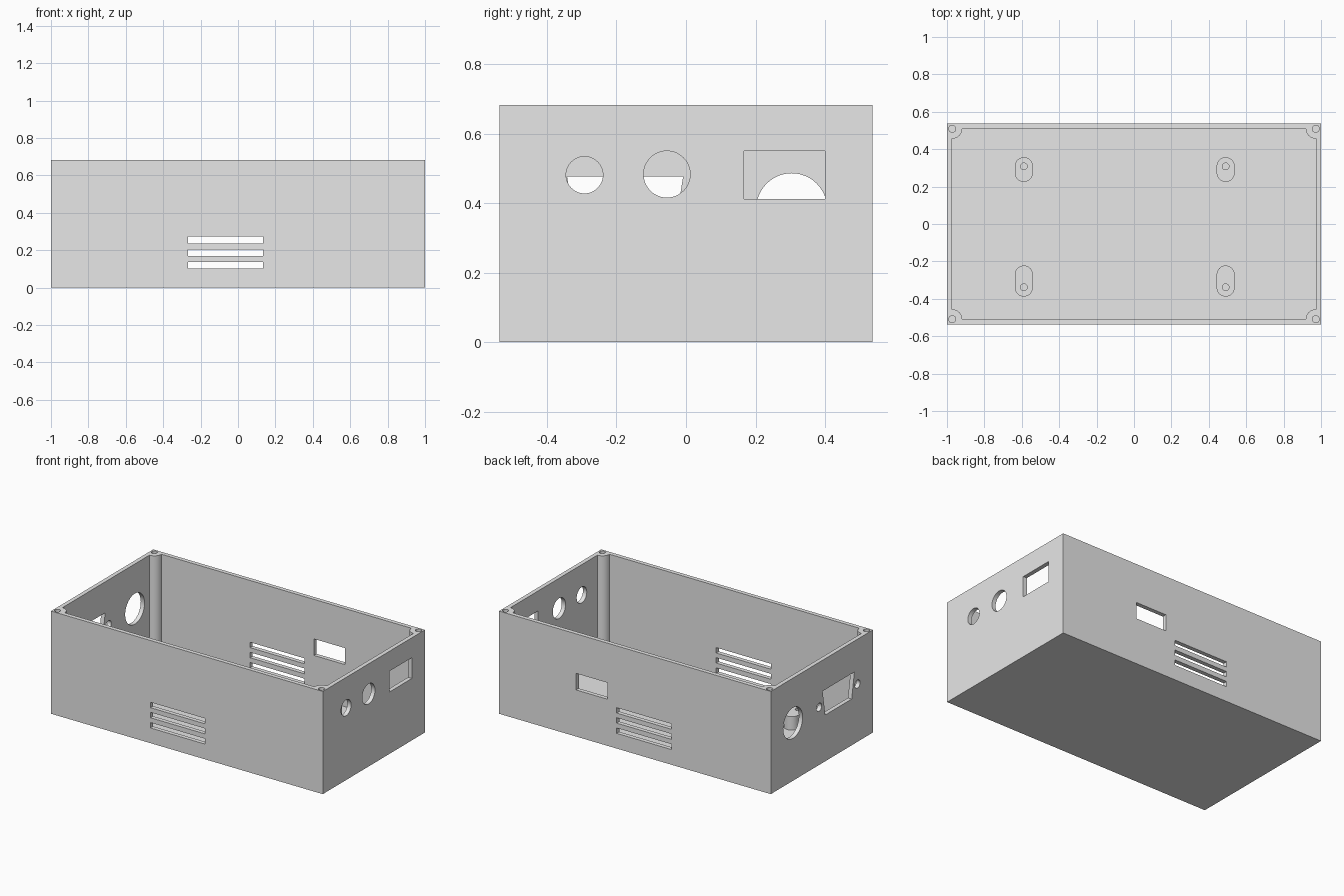
import bpy, bmesh, math

if "Cube" in bpy.data.objects:
    bpy.data.objects.remove(bpy.data.objects["Cube"], do_unlink=True)

HX, HY, HZ = 1.0, 0.537, 0.683      # outer half sizes and height
WALL, FLOOR = 0.028, 0.03
STANDOFF_TOP = 0.12
IX, IY = HX - WALL, HY - WALL       # inner half sizes

grey = bpy.data.materials.new("light_grey")
grey.use_nodes = True
colour = (0.8, 0.8, 0.8, 1)
grey.diffuse_color = colour
grey.node_tree.nodes["Principled BSDF"].inputs["Base Color"].default_value = colour


# Flat profiles
def rect(u0, u1, v0, v1):
    return [(u0, v0), (u1, v0), (u1, v1), (u0, v1)]


def circle(u, v, r, n=48):
    return [(u + r * math.cos(2 * math.pi * i / n),
             v + r * math.sin(2 * math.pi * i / n)) for i in range(n)]


def slot(u, v0, v1, r, n=24):
    """Upright rounded slot reaching from v0 to v1."""
    pts = []
    for centre, start in ((v1 - r, 0), (v0 + r, math.pi)):
        for i in range(n + 1):
            a = start + math.pi * i / n
            pts.append((u + r * math.cos(a), centre + r * math.sin(a)))
    return pts


def prism(name, profile, axis, lo, hi):
    """Extrude a profile along one axis from lo to hi."""
    place = {"x": lambda u, v, w: (w, u, v),
             "y": lambda u, v, w: (u, w, v),
             "z": lambda u, v, w: (u, v, w)}[axis]
    bm = bmesh.new()
    a = [bm.verts.new(place(u, v, lo)) for u, v in profile]
    b = [bm.verts.new(place(u, v, hi)) for u, v in profile]
    bm.faces.new(a)
    bm.faces.new(b)
    for i in range(len(a)):
        j = (i + 1) % len(a)
        bm.faces.new((a[i], a[j], b[j], b[i]))
    bmesh.ops.recalc_face_normals(bm, faces=bm.faces)
    mesh = bpy.data.meshes.new(name)
    bm.to_mesh(mesh)
    bm.free()
    mesh.materials.append(grey)
    obj = bpy.data.objects.new(name, mesh)
    bpy.context.collection.objects.link(obj)
    return obj


def select(obj):
    bpy.ops.object.select_all(action="DESELECT")
    obj.select_set(True)
    bpy.context.view_layer.objects.active = obj


def cut(target, cutter):
    """Subtract the cutter and throw it away."""
    select(target)
    mod = target.modifiers.new("cut", "BOOLEAN")
    mod.operation, mod.solver, mod.object = "DIFFERENCE", "EXACT", cutter
    bpy.ops.object.modifier_apply(modifier=mod.name)
    bpy.data.objects.remove(cutter, do_unlink=True)


corners = [(sx * IX, sy * IY) for sx in (-1, 1) for sy in (-1, 1)]
# Standoffs: x, y range, y of screw hole
standoffs = [(x, *ys) for x in (-0.589, 0.49)
             for ys in ((0.225, 0.357, 0.308), (-0.388, -0.222, -0.338))]

# Cavity, leaving material for corner posts and standoffs
cavity = prism("cavity", rect(-IX, IX, -IY, IY), "z", FLOOR, 1)
for x, y in corners:
    cut(cavity, prism("corner_post", circle(x, y, 0.053), "z", -0.2, 1.2))
for x, y0, y1, _ in standoffs:
    cut(cavity, prism("standoff", slot(x, y0, y1, 0.048), "z", -0.2, STANDOFF_TOP))

# Open enclosure
enclosure = prism("enclosure", rect(-HX, HX, -HY, HY), "z", 0, HZ)
cut(enclosure, cavity)

# Screw holes
for x, y in corners:
    cut(enclosure, prism("post_hole", circle(x, y, 0.019, 24), "z", 0.45, 1))
for x, _, _, y in standoffs:
    cut(enclosure, prism("standoff_hole", circle(x, y, 0.018, 24), "z", FLOOR, 0.3))

# Vent slots through front and back
for z in (0.101, 0.169, 0.236):
    cut(enclosure, prism("vent", rect(-0.268, 0.134, z, z + 0.036), "y", -1, 1))

# Back window
cut(enclosure, prism("back_window", rect(0.203, 0.433, 0.31, 0.42), "y", 0.4, 0.7))

# Right-hand wall (+x): two round ports and a window
for profile in (circle(-0.292, 0.481, 0.053), circle(-0.055, 0.483, 0.067),
                rect(0.167, 0.4, 0.412, 0.55)):
    cut(enclosure, prism("side_port", profile, "x", 0.9, 1.1))

# Opposite wall (-x): large round port, tapered port and its two screw holes
tapered = [(-0.342, 0.477), (-0.008, 0.477), (-0.036, 0.308), (-0.314, 0.308)]
for profile in (circle(0.304, 0.384, 0.102), tapered,
                circle(0.029, 0.384, 0.027, 32), circle(-0.375, 0.384, 0.027, 32)):
    cut(enclosure, prism("far_port", profile, "x", -1.1, -0.9))

select(enclosure)
bpy.ops.object.shade_smooth_by_angle(angle=math.radians(30))
